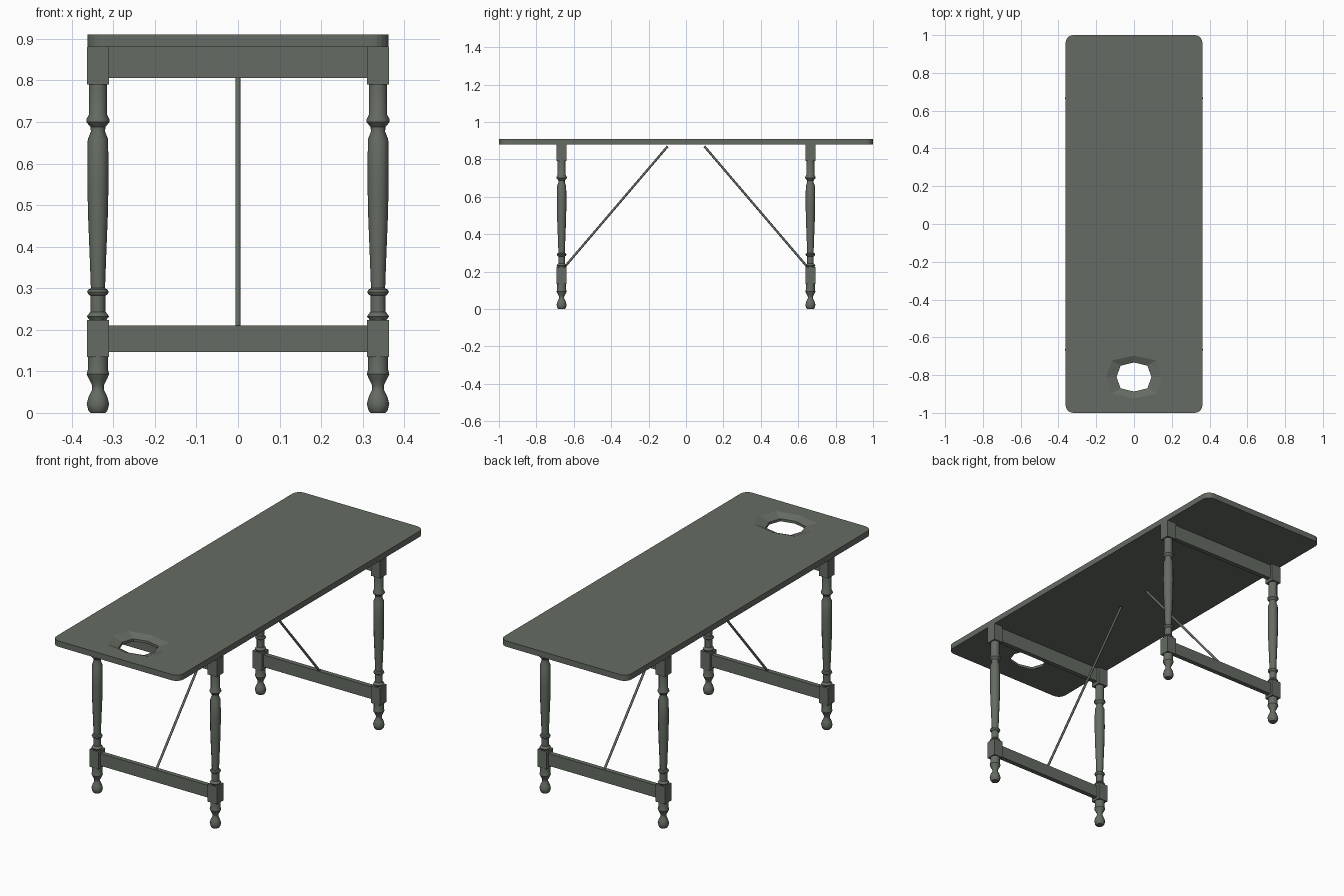
import bpy, bmesh
from math import sin, cos, pi, radians
from mathutils import Vector

if "Cube" in bpy.data.objects:
    bpy.data.objects.remove(bpy.data.objects["Cube"])

mat = bpy.data.materials.new("grey_green")
mat.diffuse_color = (0.13, 0.15, 0.125, 1)
mat.use_nodes = True
mat.node_tree.nodes["Principled BSDF"].inputs["Base Color"].default_value = mat.diffuse_color


def new_object(name, bm):
    bmesh.ops.recalc_face_normals(bm, faces=bm.faces)
    me = bpy.data.meshes.new(name)
    bm.to_mesh(me)
    bm.free()
    ob = bpy.data.objects.new(name, me)
    bpy.context.collection.objects.link(ob)
    me.materials.append(mat)
    return ob


def add_box(bm, lo, hi):
    lo, hi = Vector(lo), Vector(hi)
    verts = bmesh.ops.create_cube(bm, size=1)["verts"]
    for v in verts:
        v.co = (lo + hi) / 2 + v.co * (hi - lo)
    return verts


def box(name, lo, hi):
    bm = bmesh.new()
    add_box(bm, lo, hi)
    return new_object(name, bm)


def loft(bm, rings):
    """Join equal-sized rings of points and cap both ends."""
    loops = [[bm.verts.new(p) for p in r] for r in rings]
    n = len(loops[0])
    for a, b in zip(loops, loops[1:]):
        for i in range(n):
            j = (i + 1) % n
            bm.faces.new((a[i], a[j], b[j], b[i]))
    bm.faces.new(loops[0][::-1])
    bm.faces.new(loops[-1])


def activate(ob):
    bpy.ops.object.select_all(action='DESELECT')
    ob.select_set(True)
    bpy.context.view_layer.objects.active = ob


# Table top with rounded corners
bm = bmesh.new()
add_box(bm, (-0.362, -1, 0.88), (0.362, 1, 0.91))
upright = [e for e in bm.edges if abs(e.verts[0].co.z - e.verts[1].co.z) > 0.01]
bmesh.ops.bevel(bm, geom=upright, offset=0.04, segments=5, profile=0.5, affect='EDGES')
top = new_object("table_top", bm)


# Eight-sided face hole with a dished rim
def hole_ring(rx, ry, z):
    pts = []
    for i in range(8):
        a, k = i * pi / 4, 1.1 if i % 2 else 1.0
        pts.append((rx * k * cos(a), -0.81 + ry * k * sin(a), z))
    return pts


bm = bmesh.new()
loft(bm, [hole_ring(0.092, 0.077, 0.85), hole_ring(0.092, 0.077, 0.893),
          hole_ring(0.150, 0.113, 0.910), hole_ring(0.184, 0.134, 0.920)])
cutter = new_object("hole_cutter", bm)
cutter.hide_render = True
mod = top.modifiers.new("hole", 'BOOLEAN')
mod.operation, mod.solver, mod.object = 'DIFFERENCE', 'EXACT', cutter
activate(top)
bpy.ops.object.modifier_apply(modifier=mod.name)
bpy.data.objects.remove(cutter)

# Turned leg profiles as (radius, height)
FOOT = [(0.018, 0), (0.023, 0.006), (0.027, 0.022), (0.022, 0.04), (0.014, 0.056),
        (0.014, 0.066), (0.020, 0.078), (0.027, 0.093), (0.024, 0.105), (0.024, 0.14)]
SHAFT = [(0.019, 0.218), (0.021, 0.225), (0.027, 0.232), (0.021, 0.240), (0.018, 0.243),
         (0.018, 0.282), (0.023, 0.285), (0.026, 0.291), (0.023, 0.297), (0.017, 0.300),
         (0.020, 0.38), (0.024, 0.48), (0.0255, 0.56), (0.0245, 0.658), (0.017, 0.677),
         (0.018, 0.688), (0.028, 0.700), (0.028, 0.706), (0.022, 0.717), (0.022, 0.80)]
SIDES, LX, LY, HALF = 12, 0.337, 0.665, 0.0265

for sy, end in ((-1, "front"), (1, "back")):
    y = sy * LY
    for sx, side in ((-1, "left"), (1, "right")):
        x = sx * LX
        # Leg: turned foot and shaft with square blocks
        bm = bmesh.new()
        for profile in (FOOT, SHAFT):
            loft(bm, [[(x + r * cos(2 * pi * i / SIDES), y + r * sin(2 * pi * i / SIDES), z)
                       for i in range(SIDES)] for r, z in profile])
        for z0, z1 in ((0.134, 0.224), (0.79, 0.88)):
            add_box(bm, (x - HALF, y - HALF, z0), (x + HALF, y + HALF, z1))
        leg = new_object(f"{end}_{side}_leg", bm)
        activate(leg)
        bpy.ops.object.shade_smooth_by_angle(angle=radians(32))

    # Rails between the legs
    w = LX - HALF + 0.003
    box(f"{end}_apron", (-w, y - 0.012, 0.806), (w, y + 0.012, 0.88))
    box(f"{end}_stretcher", (-w, y - 0.012, 0.147), (w, y + 0.012, 0.21))

    # Diagonal brace rod from stretcher to the underside
    a, b = Vector((0, y, 0.206)), Vector((0, sy * 0.098, 0.87))
    u = Vector((1, 0, 0))
    v = (b - a).normalized().cross(u)
    bm = bmesh.new()
    loft(bm, [[p + 0.006 * (cos(i * pi / 4) * u + sin(i * pi / 4) * v) for i in range(8)]
              for p in (a, b)])
    rod = new_object(f"{end}_brace_rod", bm)
    activate(rod)
    bpy.ops.object.shade_smooth_by_angle(angle=radians(50))
